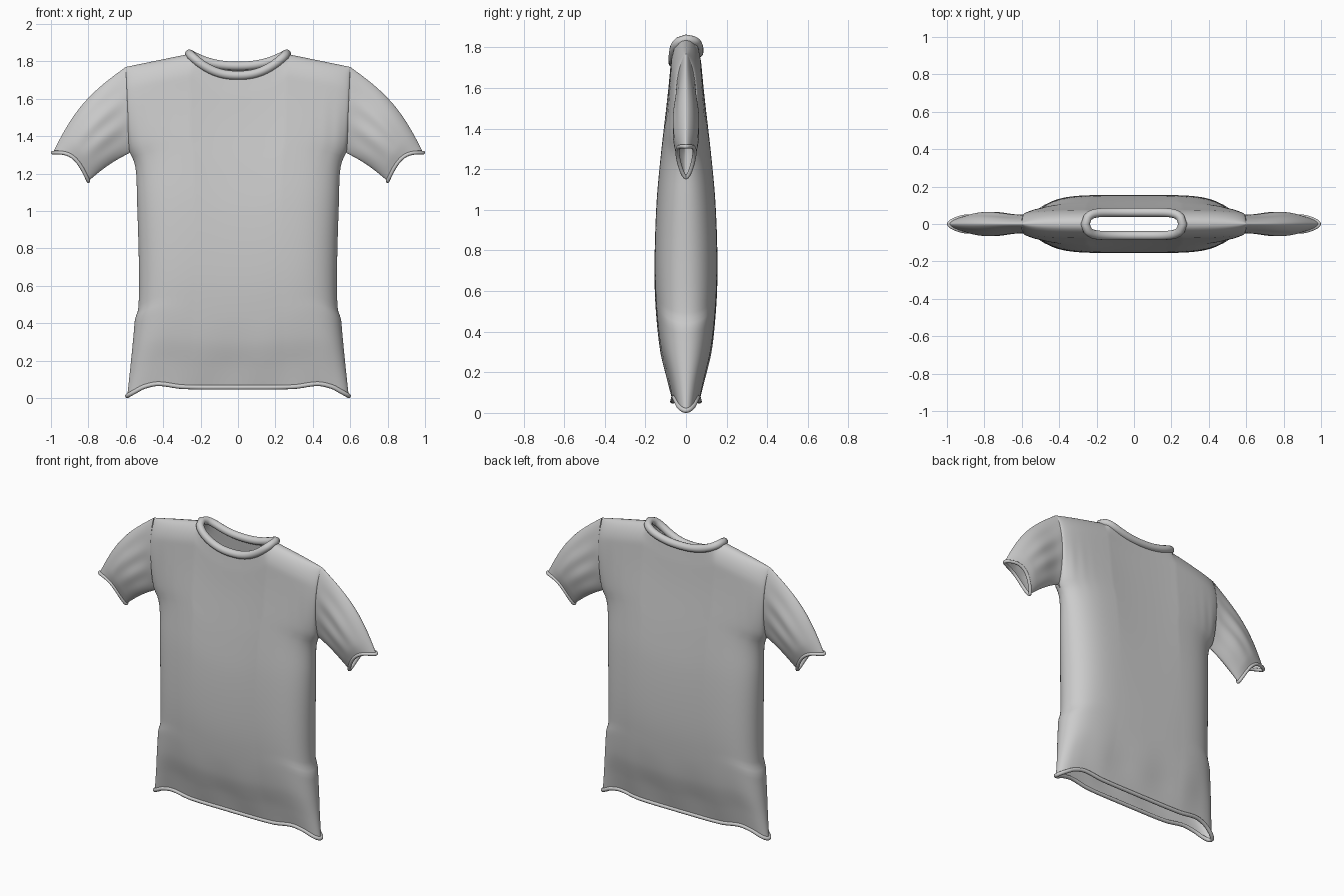
import bpy, bmesh, math

if "Cube" in bpy.data.objects:
    bpy.data.objects.remove(bpy.data.objects["Cube"])

NECK = 0.26      # half width of the neck opening
PIT = 0.739      # height fraction of the armpit
COLS, ROWS = 140, 84


def curve(table, x):
    """Smooth interpolation through (x, value) pairs."""
    n = len(table)
    x = min(max(x, table[0][0]), table[-1][0])
    i = 0
    while i < n - 2 and x > table[i + 1][0]:
        i += 1

    def slope(k):
        a, b = table[max(k - 1, 0)], table[min(k + 1, n - 1)]
        return (b[1] - a[1]) / (b[0] - a[0])
    (x0, y0), (x1, y1) = table[i], table[i + 1]
    h = x1 - x0
    t = (x - x0) / h
    return (y0 * (1 + 2 * t) * (1 - t) ** 2 + slope(i) * h * t * (1 - t) ** 2
            + y1 * t * t * (3 - 2 * t) + slope(i + 1) * h * t * t * (t - 1))


WIDTH = [(0, .592), (.1, .573), (.2, .556), (.235, .55), (.265, .533), (.4, .53),
         (.6, .54), (.68, .545), (.72, .56), (.739, .58), (.87, .59), (1, .60)]
DEPTH = [(0, .066), (.06, .09), (.15, .127), (.28, .15), (.4, .155),
         (.55, .146), (.68, .125), (.85, .09), (.95, .073), (1, .066)]
HEM = [(0, .057), (.5, .06), (.72, .076), (.85, .06), (.93, .035), (1, .012)]
SLEEVE = [(0, .05), (.15, .052), (.5, .065), (.8, .058), (1, .042)]


def bow(t):
    return max(math.sin(math.pi * t), 0) ** 0.6


def torso(u, v, side):
    """Point on the front (side -1) or back (side 1) panel."""
    a = abs(u)
    top_x = a * 0.6
    if top_x < NECK:
        r = top_x / NECK
        low = 1.725 if side < 0 else 1.775
        top = low + (1.84 - low) * r ** 2.3
        rim = 0.062 * math.sqrt(max(1 - r ** 8, 0))
    else:
        top = 1.84 - 0.07 * (top_x - NECK) / (0.6 - NECK)
        rim = 0.0
    bottom = curve(HEM, a)
    x = u * curve(WIDTH, v)
    z = bottom + (top - bottom) * v
    edge = 0.05 * bow((v - PIT) / (1 - PIT)) if v > PIT else 0.0
    y = edge + (curve(DEPTH, v) - edge) * math.sqrt(max(1 - a ** 5, 0))
    # soft folds above the hem and beside the armpit
    fade = (1 - a ** 4)
    y += 0.004 * math.sin(19 * x + side) * max(1 - v / .22, 0) * min(v * 12, 1) * fade
    y += 0.005 * math.sin(50 * a) * math.exp(-((v - .8) / .08) ** 2) * a ** 8 * fade
    # shoulders roll over to meet the other panel
    k = max((v - 0.93) / 0.07, 0)
    y = rim + (y - rim) * math.sqrt(max(1 - k * k, 0))
    return (x, side * y, z)


def sleeve(s, t, side):
    """Point on a sleeve: s runs shoulder to cuff, t runs underside to top."""
    b = math.sin(math.pi * s)
    bx, bz = .58 + .22 * s, 1.31 - .15 * s + .012 * b
    tx, tz = .60 + .39 * s + .035 * b, 1.77 - .458 * s + .03 * b
    dent = s ** 3 * math.sin(math.pi * t)
    x = bx + (tx - bx) * t - .015 * dent
    z = bz + (tz - bz) * t + .05 * dent
    y = curve(SLEEVE, s) * bow(t)
    y += .006 * math.sin(7 * math.pi * t) * math.sin(math.pi * t) * b * (1 - s)
    return (x, side * y, z)


def shell(name, func, us, vs, flip=1):
    """Front and back grids welded where they touch."""
    bm = bmesh.new()
    for side in (-1, 1):
        grid = []
        for v in vs:
            row = []
            for u in us:
                x, y, z = func(u, v, side)
                row.append(bm.verts.new((x * flip, y, z)))
            grid.append(row)
        for j in range(len(vs) - 1):
            for i in range(len(us) - 1):
                q = [grid[j][i], grid[j][i + 1], grid[j + 1][i + 1], grid[j + 1][i]]
                bm.faces.new(q if side * flip < 0 else q[::-1])
    bmesh.ops.remove_doubles(bm, verts=bm.verts, dist=1e-4)
    me = bpy.data.meshes.new(name)
    bm.to_mesh(me)
    bm.free()
    for p in me.polygons:
        p.use_smooth = True
    ob = bpy.data.objects.new(name, me)
    bpy.context.collection.objects.link(ob)
    return ob


def tube(name, front, back, radius, flip=1):
    """Rolled edge running along the front points and back again."""
    pts = front + back[::-1][1:-1]
    cu = bpy.data.curves.new(name, 'CURVE')
    cu.dimensions = '3D'
    cu.bevel_depth = radius
    cu.bevel_resolution = 4
    sp = cu.splines.new('POLY')
    sp.points.add(len(pts) - 1)
    for p, (x, y, z) in zip(sp.points, pts):
        p.co = (x * flip, y, z, 1)
    sp.use_cyclic_u = True
    sp.use_smooth = True
    ob = bpy.data.objects.new(name, cu)
    bpy.context.collection.objects.link(ob)
    bpy.ops.object.select_all(action='DESELECT')
    bpy.context.view_layer.objects.active = ob
    ob.select_set(True)
    bpy.ops.object.convert(target='MESH')


def eased(n):
    return [.2 * i / n + .8 * (i / n) ** 2 * (3 - 2 * i / n) for i in range(n + 1)]


# torso
us = [math.sin(math.pi / 2 * (2 * i / COLS - 1)) for i in range(COLS + 1)]
shell("torso", torso, us, eased(ROWS))

# collar and hem
neck = [u for u in us if abs(u) < 0.436]
tube("collar", [torso(u, 1, -1) for u in neck], [torso(u, 1, 1) for u in neck], 0.024)
tube("hem", [torso(u, 0, -1) for u in us[::2]], [torso(u, 0, 1) for u in us[::2]], 0.012)

# sleeves and cuffs
ss = [i / 30 for i in range(31)]
ts = eased(40)
for label, flip in (("left", 1), ("right", -1)):
    shell(label + "_sleeve", sleeve, ss, ts, flip)
    tube(label + "_cuff", [sleeve(1, t, -1) for t in ts],
         [sleeve(1, t, 1) for t in ts], 0.01, flip)
